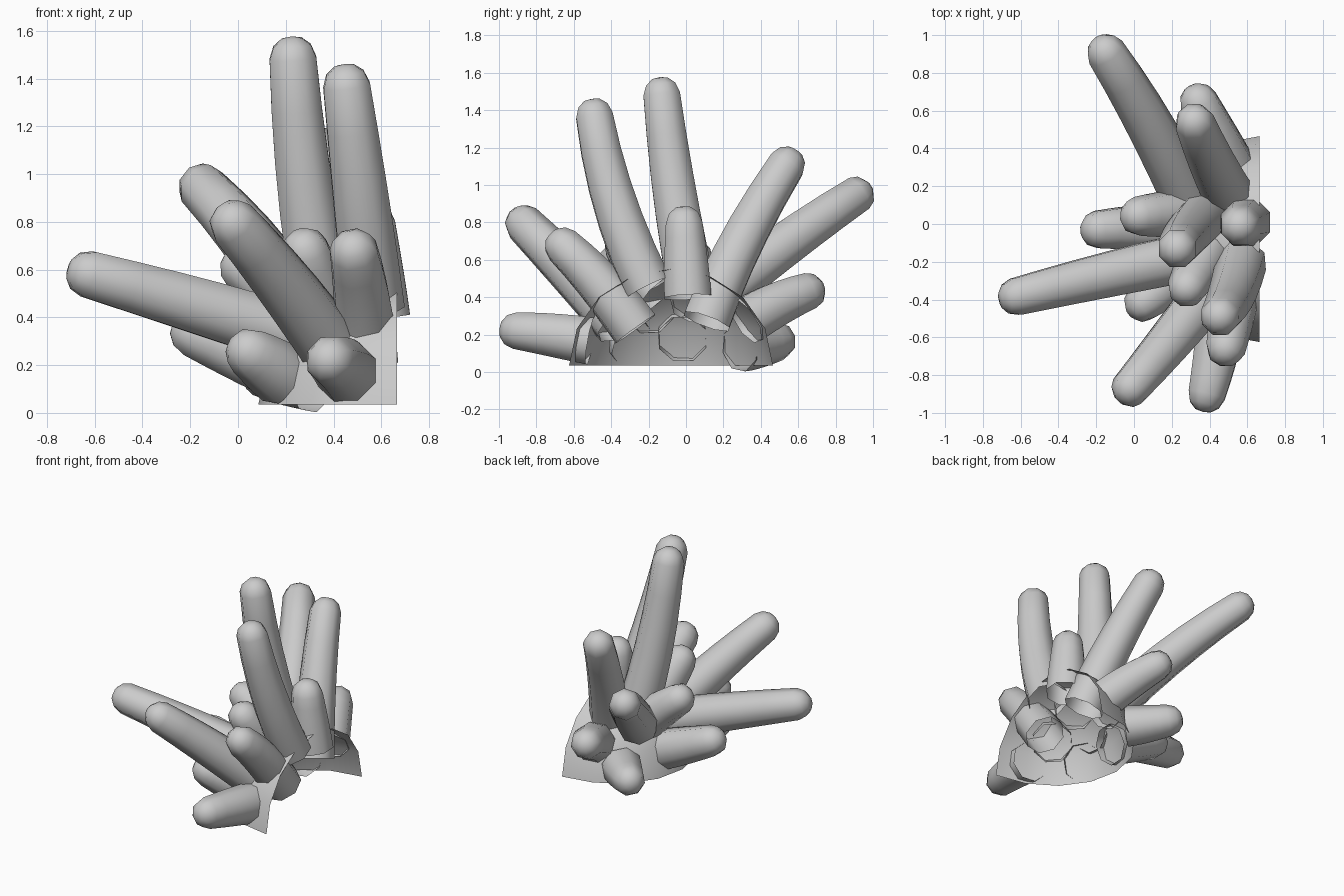
import bpy, bmesh, math
from mathutils import Vector

if "Cube" in bpy.data.objects:
    bpy.data.objects.remove(bpy.data.objects["Cube"])

SIDES = 8


def finish(name, bm):
    bmesh.ops.recalc_face_normals(bm, faces=bm.faces)
    me = bpy.data.meshes.new(name)
    bm.to_mesh(me)
    bm.free()
    ob = bpy.data.objects.new(name, me)
    bpy.context.collection.objects.link(ob)
    for p in me.polygons:
        p.use_smooth = True
    return ob


def stalk(name, base, mid, tip, r0=0.136, r1=0.106):
    """Open-based eight-sided tube along a curve through mid, with a rounded tip."""
    a, m, c = Vector(base), Vector(mid), Vector(tip)
    b = 2 * m - (a + c) / 2                      # quadratic control point
    rings = []
    steps = 5
    for i in range(steps + 1):
        t = i / steps
        p = a * (1 - t) ** 2 + b * 2 * t * (1 - t) + c * t * t
        d = ((b - a) * (1 - t) + (c - b) * t).normalized()
        rings.append((p, d, r0 + (r1 - r0) * t ** 1.5))
    d = rings[-1][1]
    for k, h in ((0.8, 0.5), (0.42, 0.8)):       # rounded cap
        rings.append((c + d * r1 * h, d, r1 * k))
    bm = bmesh.new()
    side = rings[0][1].orthogonal().normalized()
    prev = None
    for p, d, r in rings:
        side = (side - d * side.dot(d)).normalized()
        up = d.cross(side)
        ring = []
        for j in range(SIDES):
            w = 2 * math.pi * (j + 0.5) / SIDES
            ring.append(bm.verts.new(p + (side * math.cos(w) + up * math.sin(w)) * r))
        if prev:
            for j in range(SIDES):
                n = (j + 1) % SIDES
                bm.faces.new((prev[j], prev[n], ring[n], ring[j]))
        prev = ring
    pole = bm.verts.new(c + d * r1 * 0.87)
    for j in range(SIDES):
        bm.faces.new((prev[j], prev[(j + 1) % SIDES], pole))
    return finish(name, bm)


# quarter-dome base shell, open towards +x and below
bm = bmesh.new()
cx, cy, cz = 0.665, -0.08, 0.035
rx, ry, rz = 0.58, 0.545, 0.515
rows = []
for e in range(4):
    el = math.pi / 2 * e / 4
    rows.append([bm.verts.new((cx + rx * math.cos(el) * math.cos(w),
                               cy + ry * math.cos(el) * math.sin(w),
                               cz + rz * math.sin(el)))
                 for w in (math.pi / 2 + math.pi * i / 8 for i in range(9))])
for lo, hi in zip(rows, rows[1:]):
    for i in range(8):
        bm.faces.new((lo[i], lo[i + 1], hi[i + 1], hi[i]))
top = bm.verts.new((cx, cy, cz + rz))
for i in range(8):
    bm.faces.new((rows[-1][i], rows[-1][i + 1], top))
finish("base_shell", bm)

# stalks: base, midpoint, tip
stalks = [
    ((0.36, 0.03, 0.45), (0.28, -0.06, 0.95), (0.23, -0.13, 1.485)),
    ((0.57, -0.20, 0.45), (0.515, -0.38, 0.90), (0.455, -0.49, 1.37)),
    ((0.53, 0.11, 0.27), (0.43, 0.29, 0.68), (0.32, 0.54, 1.11)),
    ((0.595, 0.01, 0.40), (0.575, 0.0, 0.60), (0.56, -0.01, 0.795)),
    ((0.27, 0.16, 0.40), (0.075, 0.54, 0.69), (-0.15, 0.91, 0.945)),
    ((0.50, 0.32, 0.27), (0.42, 0.48, 0.36), (0.34, 0.65, 0.43)),
    ((0.31, 0.29, 0.135), (0.22, 0.38, 0.145), (0.11, 0.49, 0.165)),
    ((0.19, -0.02, 0.175), (0.01, -0.02, 0.25), (-0.19, -0.03, 0.335)),
    ((0.22, -0.19, 0.33), (-0.19, -0.28, 0.455), (-0.625, -0.385, 0.58)),
    ((0.40, -0.36, 0.26), (0.20, -0.61, 0.53), (-0.02, -0.87, 0.795)),
    ((0.54, -0.27, 0.23), (0.52, -0.46, 0.47), (0.485, -0.66, 0.675)),
    ((0.46, -0.51, 0.165), (0.43, -0.70, 0.195), (0.385, -0.905, 0.22)),
    ((0.19, -0.29, 0.155), (0.12, -0.355, 0.205), (0.045, -0.42, 0.255)),
    ((0.38, -0.15, 0.42), (0.33, -0.25, 0.54), (0.28, -0.34, 0.68)),
    ((0.31, 0.05, 0.36), (0.17, 0.05, 0.49), (0.02, 0.04, 0.61)),
]
for i, pts in enumerate(stalks):
    stalk(f"stalk_{i + 1}", *pts)
